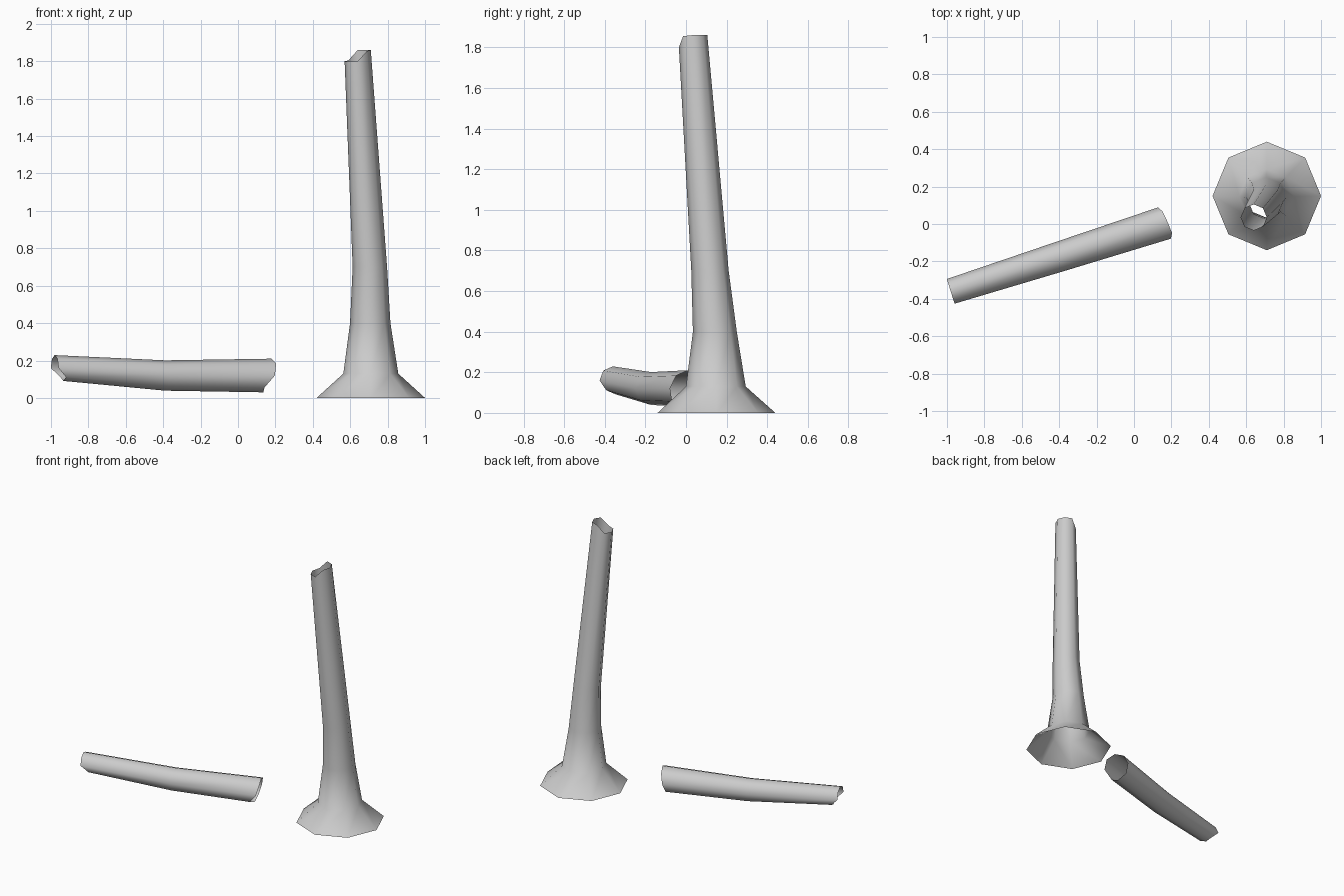
import bpy, bmesh, math
from mathutils import Vector

if "Cube" in bpy.data.objects:
    bpy.data.objects.remove(bpy.data.objects["Cube"])

SIDES = 8


def tube(name, rings):
    """Open eight-sided tube; ring = (centre, side axis, up axis, radius, shift axis, shifts)."""
    bm = bmesh.new()
    loops = []
    for centre, u, v, r, along, shifts in rings:
        loop = []
        for i in range(SIDES):
            a = 2 * math.pi * i / SIDES
            p = Vector(centre) + (u * math.cos(a) + v * math.sin(a)) * r
            loop.append(bm.verts.new(p + along * shifts[i]))
        loops.append(loop)
    for low, high in zip(loops, loops[1:]):
        for i in range(SIDES):
            j = (i + 1) % SIDES
            bm.faces.new((low[i], low[j], high[j], high[i]))
    for f in bm.faces:
        f.smooth = True
    mesh = bpy.data.meshes.new(name)
    bm.to_mesh(mesh)
    bm.free()
    obj = bpy.data.objects.new(name, mesh)
    bpy.context.collection.objects.link(obj)
    return obj


X, Y, Z = Vector((1, 0, 0)), Vector((0, 1, 0)), Vector((0, 0, 1))
FLAT = [0] * SIDES

# Standing trunk: flared root, leaning shaft, stepped broken rim
BREAK = [0, 0, 0, -0.055, -0.06, -0.06, -0.06, -0.005]
FLARE = [((0.71, 0.15, 0), 0.29), ((0.71, 0.147, 0.13), 0.147),
         ((0.707, 0.142, 0.40), 0.108), ((0.705, 0.118, 0.70), 0.092)]
trunk_rings = [(c, X, Y, r, Z, FLAT) for c, r in FLARE]
trunk_rings.append(((0.64, 0.035, 1.86), X, Y, 0.07, Z, BREAK))
tube("standing_trunk", trunk_rings)

# Fallen log: slightly bent hollow tube with both ends broken
axis = Vector((1.145, 0.36, 0)).normalized()
side = Z.cross(axis)                      # points to the back
LEFT = [0, 0, 0, 0, 0, 0.048, 0.048, 0.048]
RIGHT = [0.03, 0.03, 0.025, 0.015, 0, -0.015, -0.022, -0.035]
RIGHT[0] = 0.015
front = -side
tube("fallen_log", [
    ((-0.98, -0.36, 0.16), front, Z, 0.069, axis, LEFT),
    ((-0.39, -0.172, 0.12), front, Z, 0.081, axis, FLAT),
    ((0.156, 0.003, 0.12), front, Z, 0.09, axis, RIGHT)])
